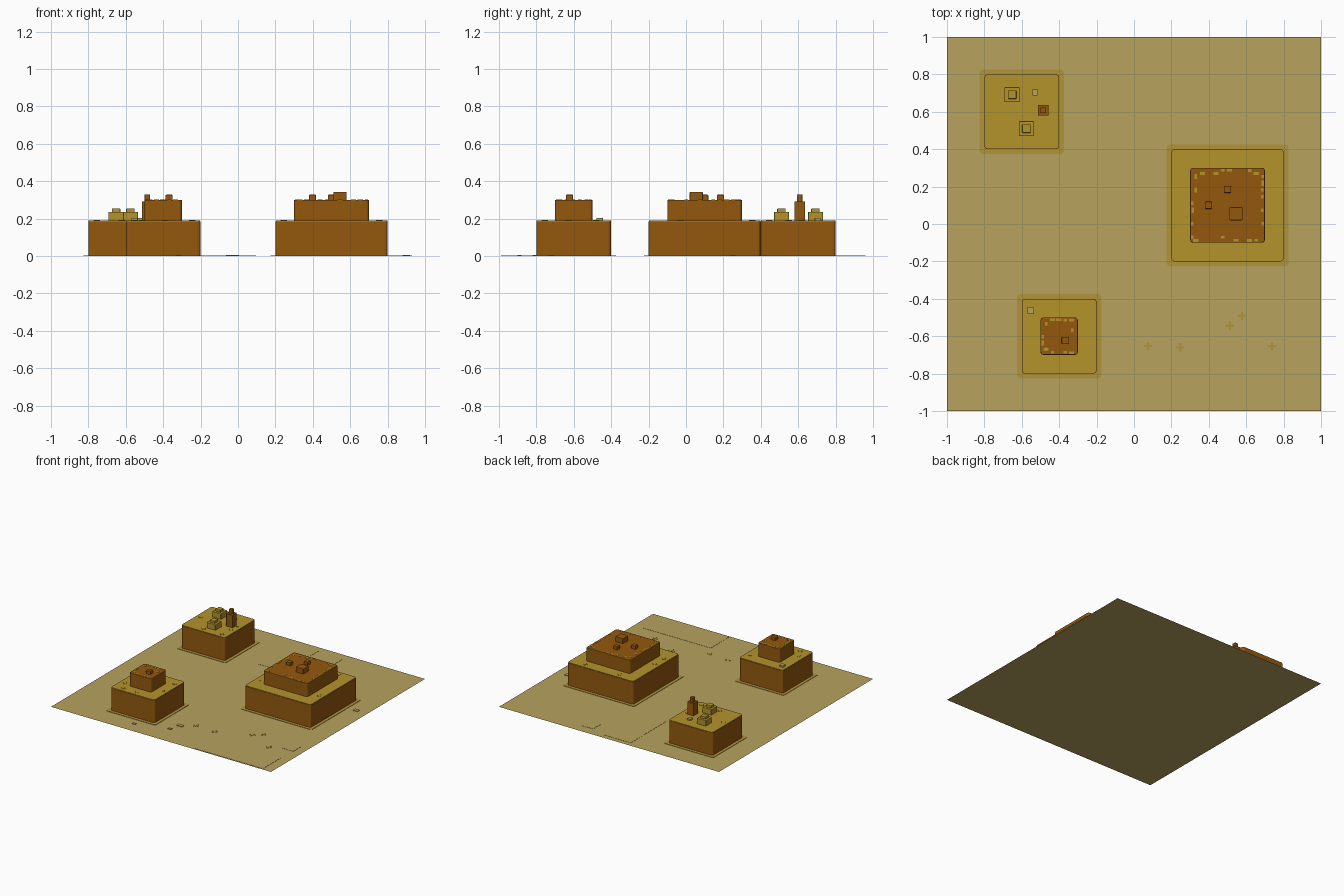
import bpy, bmesh, random
from mathutils import Matrix

if "Cube" in bpy.data.objects:
    bpy.data.objects.remove(bpy.data.objects["Cube"])

random.seed(4)


def mat(name, r, g, b):
    lin = [((c / 255 + 0.055) / 1.055) ** 2.4 for c in (r, g, b)]
    m = bpy.data.materials.new(name)
    m.diffuse_color = (*lin, 1)
    m.use_nodes = True
    m.node_tree.nodes["Principled BSDF"].inputs["Base Color"].default_value = m.diffuse_color
    return m


SAND = mat("pale sand", 183, 163, 95)
GOLD = mat("golden sand", 181, 147, 44)
BROWN = mat("brown rock", 148, 89, 13)
RIM = mat("sand drift", 178, 148, 58)


def finish(name, bm, material):
    me = bpy.data.meshes.new(name)
    bm.to_mesh(me)
    bm.free()
    me.materials.append(material)
    ob = bpy.data.objects.new(name, me)
    bpy.context.collection.objects.link(ob)
    return ob


def add_box(bm, cx, cy, sx, sy, z0, z1):
    m = Matrix.Translation((cx, cy, (z0 + z1) / 2)) @ Matrix.Diagonal((sx, sy, z1 - z0, 1))
    bmesh.ops.create_cube(bm, size=1, matrix=m)


def boxes(name, material, items):
    bm = bmesh.new()
    for it in items:
        add_box(bm, *it)
    return finish(name, bm, material)


def block(name, material, cx, cy, sx, sy, z0, z1, corner=0.0, top=0.0):
    """Box with rounded vertical corners and an optional small top bevel."""
    bm = bmesh.new()
    add_box(bm, cx, cy, sx, sy, z0, z1)
    if corner:
        es = [e for e in bm.edges if abs(e.verts[0].co.z - e.verts[1].co.z) > 1e-4]
        bmesh.ops.bevel(bm, geom=es, offset=corner, segments=3, profile=0.5, affect='EDGES')
    if top:
        es = [e for e in bm.edges if all(v.co.z > z1 - 1e-4 for v in e.verts)]
        bmesh.ops.bevel(bm, geom=es, offset=top, segments=2, profile=0.5, affect='EDGES')
    return finish(name, bm, material)


def cross(x, y, z, s=0.045, w=0.012, h=0.002):
    return [(x, y, s, w, z, z + h), (x, y, w, s, z, z + h)]


# Ground sheet
bm = bmesh.new()
bmesh.ops.create_grid(bm, x_segments=1, y_segments=1, size=1)
finish("ground", bm, SAND)

# Lower mesa tiers: drift rim, rock body, sandy cap
for label, cx, cy, s in (("large", 0.5, 0.1, 0.6), ("front", -0.4, -0.6, 0.4), ("back", -0.6, 0.6, 0.4)):
    block(label + "_mesa_rim", RIM, cx, cy, s + 0.05, s + 0.05, 0.001, 0.004, 0.015)
    block(label + "_mesa_body", BROWN, cx, cy, s, s, 0.004, 0.186, 0.018)
    block(label + "_mesa_cap", GOLD, cx, cy, s - 0.004, s - 0.004, 0.186, 0.191, 0.018)

# Upper tiers with sand flecks along the top edge
for label, cx, cy, s, step in (("large", 0.5, 0.1, 0.4, 0.036), ("front", -0.4, -0.6, 0.2, 0.034)):
    block(label + "_upper_tier", BROWN, cx, cy, s, s, 0.191, 0.301, 0.016, 0.004)
    flecks = []
    n = int((s - 0.05) / step)
    for side in range(4):
        for i in range(n + 1):
            if random.random() < 0.35:
                continue
            t = -s / 2 + 0.03 + i * step
            d = s / 2 - random.choice((0.012, 0.014, 0.03))
            w = random.choice((0.018, 0.028))
            sgn = 1 if side < 2 else -1
            x, y, a, b = (t, sgn * d, w, 0.014) if side % 2 else (sgn * d, t, 0.014, w)
            flecks.append((cx + x, cy + y, a, b, 0.3, 0.3025))
    boxes(label + "_tier_flecks", GOLD, flecks)

# Boulders on the upper tiers
for i, (x, y, s, z) in enumerate(((0.545, 0.055, 0.07, 0.343), (0.5, 0.185, 0.038, 0.328),
                                  (0.398, 0.1, 0.038, 0.328), (-0.368, -0.623, 0.038, 0.328))):
    block("boulder_%d" % i, BROWN, x, y, s, s, 0.3, z, 0.005, 0.004)

# Stepped sand rocks and the pillar on the back mesa
for i, (x, y) in enumerate(((-0.652, 0.692), (-0.575, 0.51))):
    block("stepped_rock_base_%d" % i, GOLD, x, y, 0.08, 0.08, 0.19, 0.236, 0.004, 0.003)
    block("stepped_rock_top_%d" % i, GOLD, x, y, 0.045, 0.045, 0.236, 0.255, 0.003, 0.003)
block("pillar", BROWN, -0.485, 0.608, 0.058, 0.058, 0.19, 0.293, 0.003)
block("pillar_top", BROWN, -0.485, 0.608, 0.03, 0.03, 0.293, 0.328, 0.003)

# Pale pebbles on the lower caps
block("pebble_front", SAND, -0.553, -0.462, 0.035, 0.035, 0.19, 0.203, 0.004)
block("pebble_back", SAND, -0.528, 0.704, 0.032, 0.032, 0.19, 0.203, 0.004)

# Flat plates of sand on the ground
boxes("sand_plates", SAND, [
    (0.61, -0.87, 0.62, 0.24, 0.0005, 0.002), (0.88, -0.56, 0.1, 0.1, 0.0005, 0.002),
    (-0.05, 0.73, 0.24, 0.46, 0.0005, 0.002), (0.25, 0.87, 0.1, 0.1, 0.0005, 0.002),
    (-0.02, -0.72, 0.05, 0.03, 0.0005, 0.005), (0.9, 0.25, 0.04, 0.03, 0.0005, 0.005),
    (-0.32, -0.89, 0.03, 0.02, 0.0005, 0.005), (-0.05, -0.81, 0.03, 0.02, 0.0005, 0.005)])

# Cross-shaped tufts on the ground
tufts = []
for x, y in ((0.075, -0.652), (0.247, -0.66), (0.513, -0.544), (0.577, -0.49), (0.738, -0.652)):
    tufts += cross(x, y, 0.001)
boxes("ground_tufts", RIM, tufts)

# Faint tufts along the mesa caps
tufts = []
for cx, cy, s in ((0.5, 0.1, 0.6), (-0.4, -0.6, 0.4), (-0.6, 0.6, 0.4)):
    d = s / 2 - 0.045
    for i in range(5):
        t = random.uniform(-d, d)
        sg = random.choice((-1, 1))
        x, y = (t, sg * d) if i % 2 else (sg * d, t)
        tufts += cross(cx + x, cy + y, 0.1905, 0.035, 0.01)
boxes("cap_tufts", GOLD, tufts)
